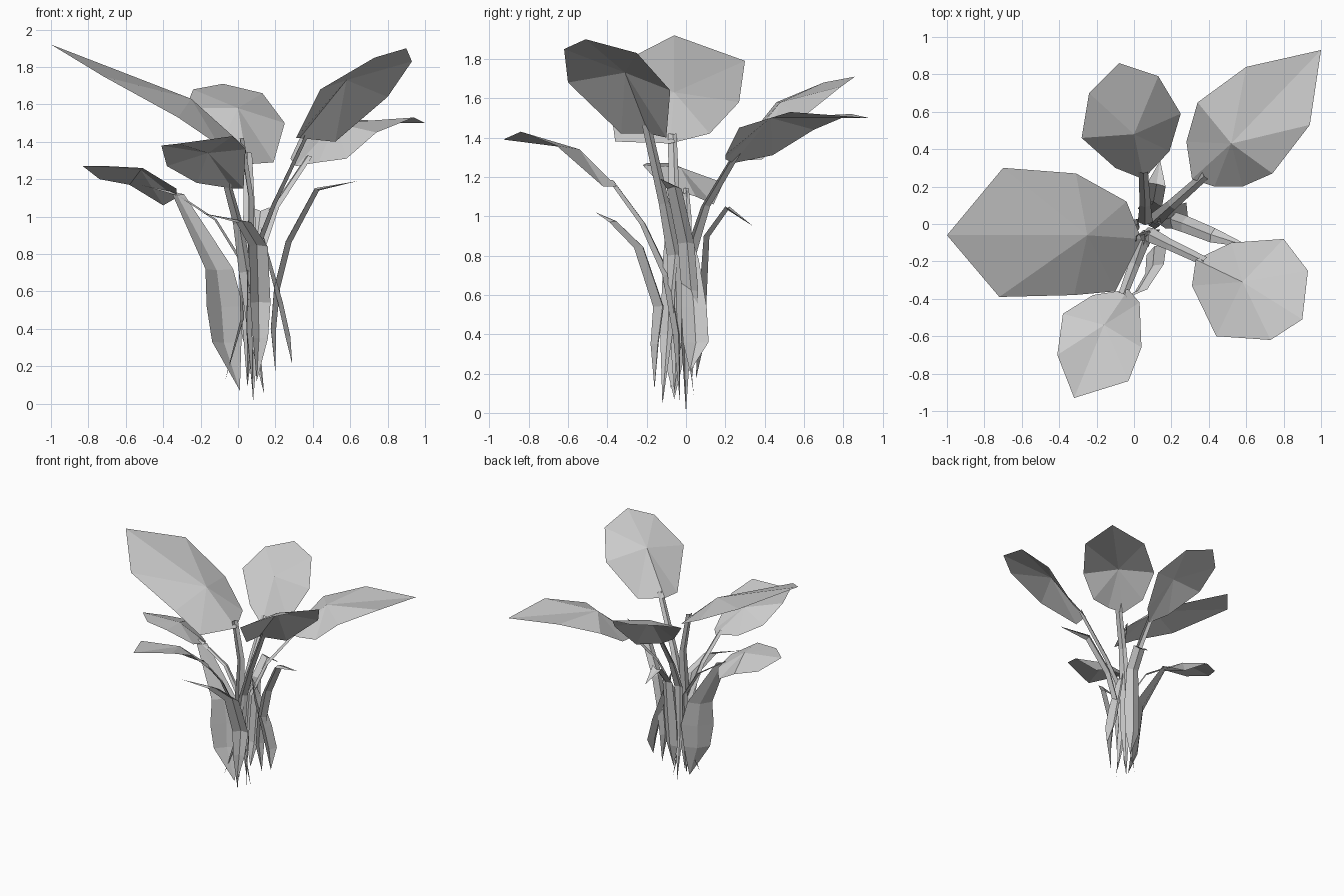
import bpy
from mathutils import Vector


def mesh_object(name, verts, faces):
    me = bpy.data.meshes.new(name)
    me.from_pydata([tuple(v) for v in verts], [], faces)
    ob = bpy.data.objects.new(name, me)
    bpy.context.collection.objects.link(ob)


def leaf(name, centre, rim):
    """Faceted blade: a fan of flat triangles around a raised or sunken centre."""
    n = len(rim)
    mesh_object(name, [centre] + rim, [(0, i + 1, (i + 1) % n + 1) for i in range(n)])


def ribbon(name, path, widths, side=None, fold=0.2):
    """Strap along a path with a lengthwise crease; width 0 gives a point."""
    pts = [Vector(p) for p in path]
    d = pts[-1] - pts[0]
    s = Vector(side) if side else Vector((-d.y, d.x, 0))
    s.normalize()
    verts, faces = [], []
    for i, p in enumerate(pts):
        t = pts[min(i + 1, len(pts) - 1)] - pts[max(i - 1, 0)]
        crease = t.cross(s).normalized() * widths[i] * fold
        verts += [p - s * widths[i] / 2, p + crease, p + s * widths[i] / 2]
    for i in range(len(pts) - 1):
        a, b = i * 3, i * 3 + 3
        for k in (0, 1):
            faces.append((a + k, a + k + 1, b + k + 1, b + k))
    mesh_object(name, verts, faces)


# Six broad leaf blades
leaf("left_leaf", (-.25, -.06, 1.63), [
    (-1, -.06, 1.92), (-.7, .3, 1.79), (-.31, .27, 1.58), (-.04, .12, 1.42),
    (.04, -.08, 1.37), (-.1, -.36, 1.38), (-.32, -.38, 1.53), (-.72, -.39, 1.75)])
leaf("back_right_leaf", (.52, .43, 1.5), [
    (1, .93, 1.5), (.6, .84, 1.52), (.34, .65, 1.44), (.28, .44, 1.31),
    (.31, .24, 1.27), (.43, .2, 1.29), (.58, .2, 1.31), (.74, .27, 1.45),
    (.94, .53, 1.53)])
leaf("back_leaf", (0, .48, 1.58), [
    (-.08, .86, 1.71), (.13, .79, 1.66), (.25, .59, 1.5), (.19, .39, 1.29),
    (.05, .24, 1.28), (-.1, .3, 1.38), (-.28, .46, 1.58), (-.24, .7, 1.68)])
leaf("front_right_leaf", (.58, -.31, 1.73), [
    (.8, -.08, 1.64), (.93, -.25, 1.83), (.9, -.51, 1.9), (.73, -.62, 1.85),
    (.44, -.6, 1.68), (.31, -.33, 1.42), (.33, -.19, 1.42), (.52, -.1, 1.4)])
leaf("front_leaf", (-.16, -.54, 1.34), [
    (-.38, -.48, 1.27), (-.41, -.7, 1.38), (-.32, -.93, 1.39), (-.03, -.84, 1.43),
    (.04, -.66, 1.36), (.03, -.42, 1.15), (-.03, -.35, 1.15), (-.22, -.38, 1.18)])
leaf("low_left_leaf", (-.52, -.03, 1.25), [
    (-.83, -.08, 1.27), (-.74, .1, 1.2), (-.58, .19, 1.17), (-.4, .14, 1.06),
    (-.33, .05, 1.1), (-.33, -.12, 1.15), (-.51, -.22, 1.26), (-.7, -.2, 1.27)])

# Stalks carrying the broad leaves, pointed at the base
stalk_w = [0, .07, .08, .06, .05]
ribbon("left_stalk", [(.08, -.12, .04), (.06, -.1, .4), (.07, -.08, .8),
       (.07, -.06, 1.1), (.02, -.07, 1.42)], stalk_w, (.5, 1, 0))
ribbon("back_right_stalk", [(.08, 0, 0), (.09, 0, .4), (.11, .02, .8),
       (.2, .1, 1.05), (.38, .26, 1.32)], stalk_w)
ribbon("back_stalk", [(.05, .04, .09), (.06, .01, .4), (.06, .01, .82),
       (.06, .1, 1.05), (.05, .28, 1.34)], stalk_w)
ribbon("front_right_stalk", [(.05, -.06, .1), (.06, -.05, .4), (.09, -.06, .8),
       (.19, -.11, 1.06), (.38, -.2, 1.46)], stalk_w)
ribbon("front_stalk", [(.14, -.03, .05), (.08, -.05, .4), (.04, -.1, .7),
       (0, -.22, .96), (-.06, -.38, 1.18)], stalk_w)
ribbon("low_left_stalk", [(-.07, -.08, .12), (.02, -.02, .45), (.01, 0, .77),
       (-.12, .01, .98), (-.36, 0, 1.14)], [0, .05, .05, .04, .03])

# Young narrow leaves wrapping the base and arching outward
ribbon("left_sheath_leaf", [(.01, -.06, .07), (-.06, -.06, .33), (-.07, -.05, .52),
       (-.1, -.04, .72), (-.32, -.02, 1.12), (-.52, 0, 1.17)],
       [0, .2, .25, .19, .08, 0], (1, .8, 0), .12)
ribbon("front_sheath_leaf", [(.1, -.16, .12), (.12, -.16, .35), (.12, -.14, .54),
       (.11, -.24, .84), (.03, -.37, .97), (-.2, -.46, 1.02)],
       [0, .09, .12, .11, .09, 0], (1, .5, 0))
ribbon("right_sheath_leaf", [(.29, .02, .21), (.28, .05, .36), (.24, .04, .54),
       (.17, .02, .78), (.12, .01, .95)], [0, .13, .13, .09, 0], (0, 1, 0))
ribbon("right_strap_leaf", [(.2, .03, .17), (.19, .02, .4), (.21, .02, .62),
       (.27, 0, .86), (.42, -.06, 1.14), (.64, -.13, 1.19)],
       [0, .08, .09, .09, .08, 0])
ribbon("back_strap_leaf", [(.08, .05, .17), (.08, .07, .36), (.09, .08, .6),
       (.1, .1, .9), (.12, .21, 1.05), (.14, .34, .95)],
       [0, .12, .13, .1, .1, 0], (1, -.2, 0))
